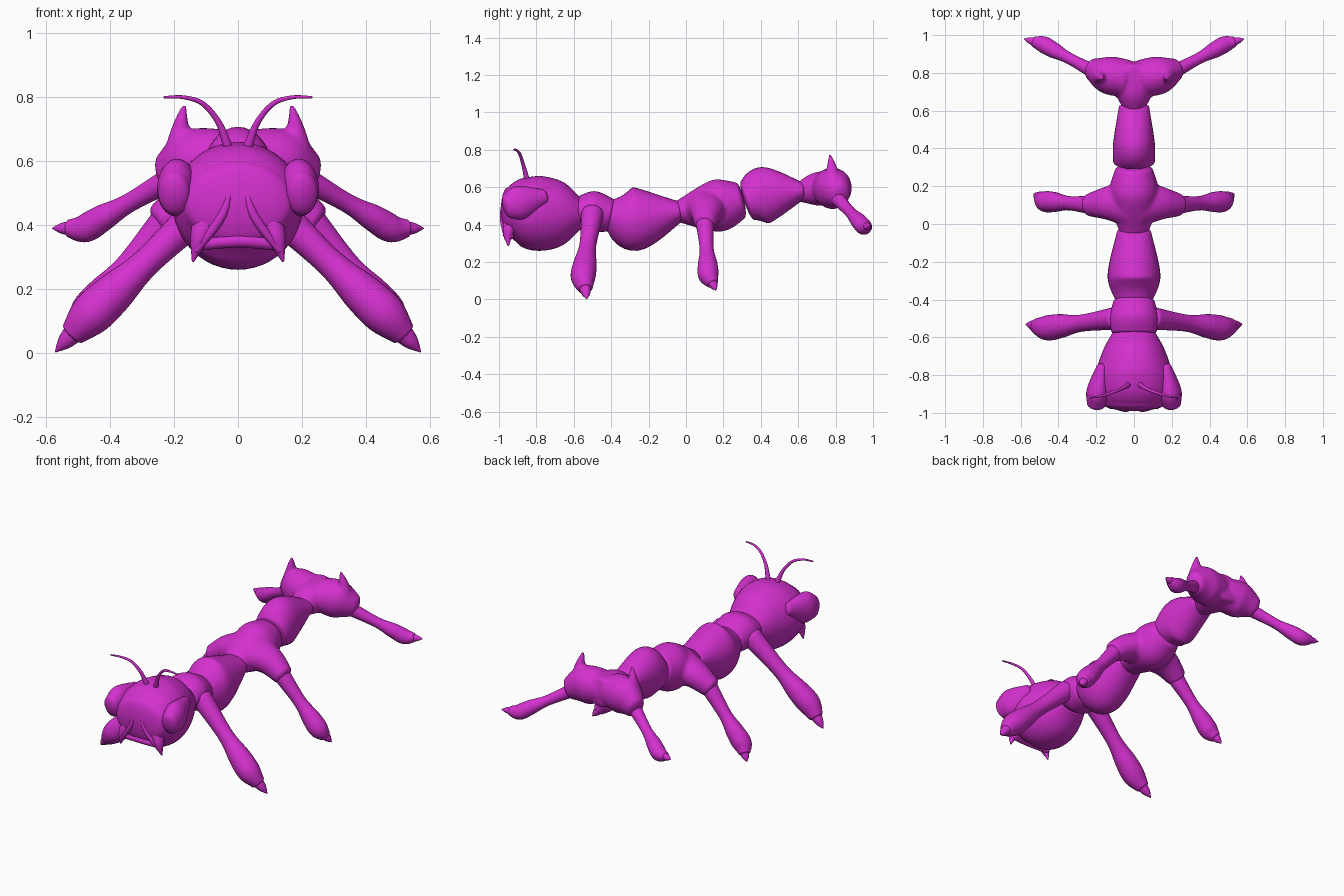
import bpy, bmesh, math
from mathutils import Vector

if "Cube" in bpy.data.objects:
    bpy.data.objects.remove(bpy.data.objects["Cube"], do_unlink=True)

skin = bpy.data.materials.new("magenta skin")
skin.use_nodes = True
skin.diffuse_color = (0.66, 0.03, 0.62, 1)
shader = skin.node_tree.nodes["Principled BSDF"]
shader.inputs["Base Color"].default_value = skin.diffuse_color

ALONG_X, ALONG_Y, ALONG_Z = Vector((1, 0, 0)), Vector((0, 1, 0)), Vector((0, 0, 1))
SIDES = {"left": 1, "right": -1}


def resample(stations, steps=8):
    """Pass a smooth curve through stations of position and radii."""
    last = len(stations) - 1
    curve = []
    for i in range(last):
        before, start = stations[max(i - 1, 0)], stations[i]
        stop, after = stations[i + 1], stations[min(i + 2, last)]
        for k in range(steps):
            t = k / steps
            ease = t * t * (3 - 2 * t)
            leave, arrive = t * (1 - t) ** 2 / 2, t * t * (t - 1) / 2
            curve.append([b + (c - b) * ease + (c - a) * leave + (d - b) * arrive
                          for a, b, c, d in zip(before, start, stop, after)])
    curve.append(stations[-1])
    return curve


def dome(ring, depth):
    """Rings that round off an end."""
    centre, tangent, wide, high = ring
    angles = [math.radians(15 * k) for k in range(1, 6)] + [math.radians(88)]
    return [(centre + tangent * depth * math.sin(a), tangent,
             wide * math.cos(a), high * math.cos(a)) for a in angles]


def loft(bm, stations, ref, start=0.02, end=0.02, sides=32):
    """Skin elliptical rings; the first radius lies along ref."""
    curve = resample(stations)
    centres = [Vector(p[:3]) for p in curve]
    last = len(curve) - 1
    rings = []
    for i, p in enumerate(curve):
        tangent = (centres[min(i + 1, last)] - centres[max(i - 1, 0)]).normalized()
        rings.append((centres[i], tangent, p[3], p[-1]))
    rings = dome(rings[0], -start)[::-1] + rings + dome(rings[-1], end)

    loops = []
    for centre, tangent, wide, high in rings:
        u = (ref - tangent * ref.dot(tangent)).normalized() * wide
        v = tangent.cross(u).normalized() * high
        angles = [math.tau * k / sides for k in range(sides)]
        loops.append([bm.verts.new(centre + u * math.cos(a) + v * math.sin(a)) for a in angles])
    for near, far in zip(loops, loops[1:]):
        for k in range(sides):
            bm.faces.new((near[k - 1], near[k], far[k], far[k - 1]))
    bm.faces.new(loops[0])
    bm.faces.new(loops[-1])


def finish(name, bm, fuse=False):
    bmesh.ops.recalc_face_normals(bm, faces=bm.faces)
    mesh = bpy.data.meshes.new(name)
    bm.to_mesh(mesh)
    bm.free()
    mesh.materials.append(skin)
    mesh.shade_smooth()
    obj = bpy.data.objects.new(name, mesh)
    bpy.context.collection.objects.link(obj)
    if fuse:
        remesh = obj.modifiers.new("fuse", 'REMESH')
        remesh.mode, remesh.voxel_size, remesh.use_smooth_shade = 'VOXEL', 0.009, True
        soften = obj.modifiers.new("soften", 'SMOOTH')
        soften.factor, soften.iterations = 0.5, 8


def part(name, stations, ref, **options):
    bm = bmesh.new()
    loft(bm, stations, ref, **options)
    finish(name, bm)


def mirrored(stations, sign):
    return [(x * sign, *rest) for x, *rest in stations]


def pair(name, stations, ref, **options):
    for side, sign in SIDES.items():
        part(f"{side}_{name}", mirrored(stations, sign), ref, **options)


def spine(*rows):
    """Stations on the centre line: y, z, half width, half height."""
    return [(0, *row) for row in rows]


def leg(name, hip, foot, tip, thick):
    """A limb that narrows at the shin, swells at the foot and ends in a claw."""
    hip, foot, tip = Vector(hip), Vector(foot), Vector(tip)
    shape = [(hip, 1), (hip.lerp(foot, 0.5), 0.75), (hip.lerp(foot, 0.8), 1.05),
             (foot, 1.1), (foot.lerp(tip, 0.5), 0.7)]
    pair(name, [(*spot, thick * size) for spot, size in shape], ALONG_Y, end=thick / 4)
    claw = [(foot.lerp(tip, 0.4), 0.6), (foot.lerp(tip, 0.75), 0.4), (tip, 0.06)]
    pair(name + "_claw", [(*spot, thick * size) for spot, size in claw], ALONG_Y,
         end=thick / 20, sides=16)


# Head and trunk segments
part("head", spine((-.95, .47, .17, .13), (-.88, .47, .2, .18), (-.78, .46, .2, .2),
                   (-.66, .46, .16, .17), (-.57, .46, .11, .09)), ALONG_X, start=.04, sides=48)
part("front_thorax", spine((-.57, .48, .12, .08), (-.5, .47, .13, .11),
                           (-.41, .45, .11, .09)), ALONG_X)
part("front_abdomen", spine((-.4, .45, .1, .09), (-.27, .43, .14, .17),
                            (-.04, .47, .09, .06)), ALONG_X)
part("rear_abdomen", spine((.33, .53, .11, .11), (.43, .56, .11, .15),
                           (.62, .58, .08, .05)), ALONG_X)

# Middle thorax fused with its hips
bm = bmesh.new()
loft(bm, spine((-.04, .47, .08, .06), (.16, .5, .13, .14), (.29, .53, .1, .1)), ALONG_X)
hip = [(.02, .11, .5, .13, .1), (.14, .11, .47, .09, .08), (.24, .1, .41, .06, .06)]
for sign in SIDES.values():
    loft(bm, mirrored(hip, sign), ALONG_Y)
finish("middle_thorax", bm, fuse=True)

# Two-lobed tail fused with its spikes
bm = bmesh.new()
loft(bm, spine((.6, .57, .05, .05), (.7, .59, .1, .09), (.84, .6, .11, .09)), ALONG_X)
lobe = [(.04, .77, .6, .1, .1), (.14, .79, .59, .11, .1), (.22, .82, .56, .07, .06)]
spike = [(.18, .78, .64, .05), (.18, .78, .7, .03), (.17, .77, .77, .01)]
for sign in SIDES.values():
    loft(bm, mirrored(lobe, sign), ALONG_Z, end=.03)
    loft(bm, mirrored(spike, sign), ALONG_Y, end=.01)
finish("tail", bm, fuse=True)

# Legs and claws
leg("front_leg", hip=(.1, -.5, .46), foot=(.46, -.55, .12), tip=(.57, -.53, .005), thick=.06)
leg("middle_leg", hip=(.22, .1, .42), foot=(.47, .12, .13), tip=(.53, .16, .05), thick=.05)
leg("rear_leg", hip=(.2, .8, .55), foot=(.48, .95, .39), tip=(.58, .98, .39), thick=.04)

# Bulging side eyes
pair("eye", [(.2, -.95, .5, .05, .07), (.19, -.88, .52, .06, .09), (.17, -.76, .55, .03, .04)],
     ALONG_X, start=.03)

# Jaws, face ridges and the lip between the jaws
pair("jaw", [(.09, -.92, .43, .05), (.12, -.95, .36, .03), (.14, -.95, .29, .005)],
     ALONG_X, end=.005)
pair("face_ridge", [(.02, -.98, .53, .005), (.05, -.98, .43, .015), (.13, -.96, .32, .01)],
     ALONG_X, start=.005, end=.005, sides=16)
part("lip", [(-.12, -.94, .34, .02), (0, -.96, .35, .02), (.12, -.94, .34, .02)],
     ALONG_Z, sides=16)

# Thin curved antennae
pair("antenna", [(.03, -.85, .64, .015), (.06, -.87, .72, .01), (.11, -.89, .78, .008),
                 (.17, -.91, .8, .006), (.23, -.92, .8, .004)], ALONG_Y, end=.003, sides=12)
